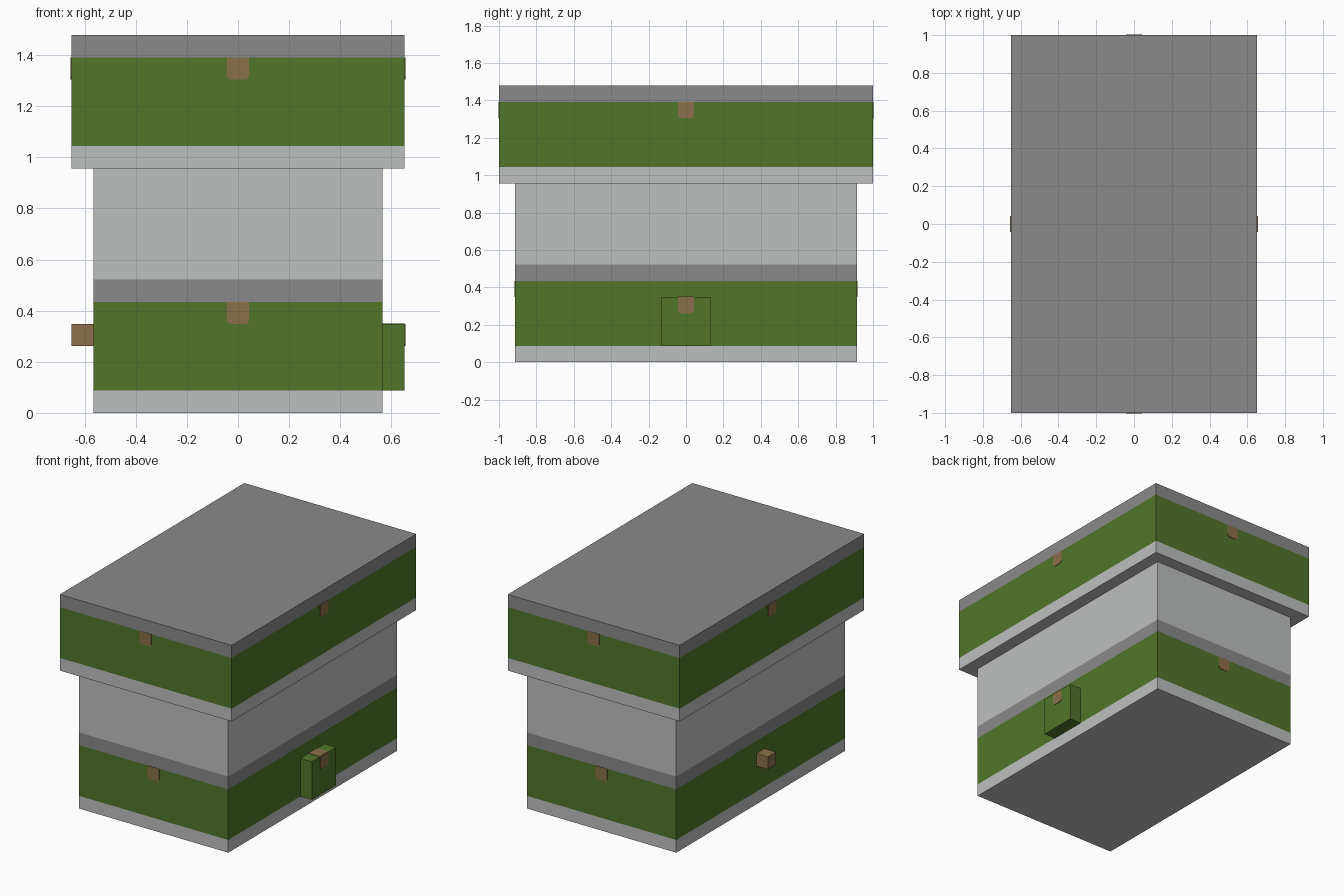
import bpy
import bmesh
import math
from mathutils import Matrix, Vector

default = bpy.data.objects.get("Cube")
if default:
    bpy.data.objects.remove(default, do_unlink=True)

U = 2 / 46  # grid module shared by every part


def make_material(name, rgb):
    mat = bpy.data.materials.new(name)
    mat.use_nodes = True
    color = (*rgb, 1)
    mat.diffuse_color = color
    mat.node_tree.nodes["Principled BSDF"].inputs["Base Color"].default_value = color
    return mat


LIGHT = make_material("light grey", (0.515, 0.527, 0.521))
GREEN = make_material("leaf green", (0.084, 0.181, 0.023))
GREY = make_material("mid grey", (0.254, 0.254, 0.254))
BROWN = make_material("latch brown", (0.254, 0.162, 0.069))


def add_object(name, bm, materials):
    bmesh.ops.recalc_face_normals(bm, faces=bm.faces)
    mesh = bpy.data.meshes.new(name)
    bm.to_mesh(mesh)
    bm.free()
    for mat in materials:
        mesh.materials.append(mat)
    obj = bpy.data.objects.new(name, mesh)
    bpy.context.collection.objects.link(obj)
    return obj


def box(name, lo, hi, bands):
    """Box in modules; bands are (top height, material) pairs going upward."""
    lo, hi = Vector(lo) * U, Vector(hi) * U
    bm = bmesh.new()
    bmesh.ops.create_cube(bm, size=1)
    for v in bm.verts:
        v.co = Vector(((lo[i] + hi[i]) / 2 + v.co[i] * (hi[i] - lo[i]) for i in range(3)))
    for top, _ in bands[:-1]:
        bmesh.ops.bisect_plane(bm, geom=bm.verts[:] + bm.edges[:] + bm.faces[:],
                               plane_co=(0, 0, top * U), plane_no=(0, 0, 1))
    for f in bm.faces:
        z = f.calc_center_median().z
        f.material_index = next((i for i, (top, _) in enumerate(bands)
                                 if z <= top * U + 1e-5), len(bands) - 1)
    return add_object(name, bm, [mat for _, mat in bands])


def latch(name, angle, distance, top):
    """Thin plate with rounded lower corners, turned to face one side."""
    r, t = 0.4 * U, 0.003
    outline = [(U, 0), (-U, 0)]
    for side, start in ((-1, 180), (1, 270)):
        for step in range(4):
            a = math.radians(start + step * 30)
            outline.append((side * (U - r) + r * math.cos(a), -2 * U + r + r * math.sin(a)))
    bm = bmesh.new()
    face = bm.faces.new([bm.verts.new((x, 0, z)) for x, z in outline])
    ext = bmesh.ops.extrude_face_region(bm, geom=[face])
    moved = [g for g in ext["geom"] if isinstance(g, bmesh.types.BMVert)]
    bmesh.ops.translate(bm, verts=moved, vec=(0, -t, 0))
    place = Matrix.Rotation(math.radians(angle), 4, 'Z') @ Matrix.Translation(
        (0, -distance * U, top * U))
    bmesh.ops.transform(bm, matrix=place, verts=bm.verts)
    return add_object(name, bm, [BROWN])


# Banded lower body and overhanging upper body
box("lower_body", (-13, -21, 0), (13, 21, 22),
    [(2, LIGHT), (10, GREEN), (12, GREY), (22, LIGHT)])
box("upper_body", (-15, -23, 22), (15, 23, 34),
    [(24, LIGHT), (32, GREEN), (34, GREY)])

# Side block on the left and small peg on the right
box("side_block", (13, -3, 2), (15, 3, 8), [(8, GREEN)])
box("side_peg", (-15, -1, 6), (-13, 1, 8), [(8, BROWN)])
box("side_block_top_stripe", (13, -1, 8), (15, 1, 8.06), [(9, BROWN)])

# Latches: four on the upper body, two on the lower, one on the block
for label, angle, distance in (("front", 0, 23), ("left", 90, 15),
                               ("back", 180, 23), ("right", 270, 15)):
    latch("upper_latch_" + label, angle, distance, 32)
for label, angle in (("front", 0), ("back", 180)):
    latch("lower_latch_" + label, angle, 21, 10)
latch("side_block_latch", 90, 15, 8)
